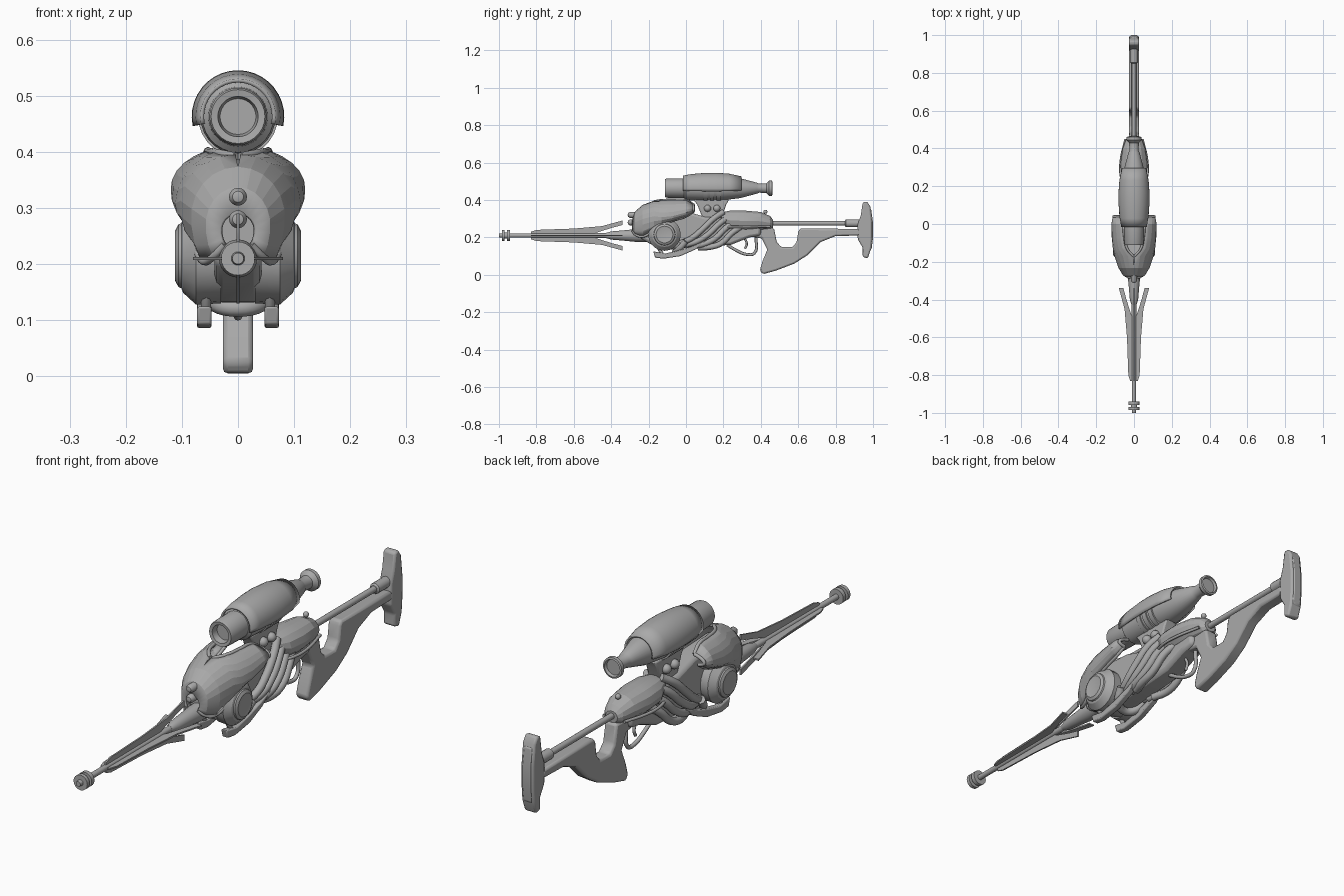
import bpy, bmesh, math
from mathutils import Vector

cube = bpy.data.objects.get("Cube")
if cube:
    bpy.data.objects.remove(cube)

grey = bpy.data.materials.new("plain_grey")
grey.use_nodes = True
GREY = (0.4, 0.4, 0.4, 1)
grey.diffuse_color = GREY
grey.node_tree.nodes["Principled BSDF"].inputs["Base Color"].default_value = GREY


def finish(name, bm, mirror=False, bevel=0, solid=0, smooth=35):
    """Turn a bmesh into a named object with its modifiers."""
    bmesh.ops.remove_doubles(bm, verts=bm.verts, dist=1e-5)
    bmesh.ops.recalc_face_normals(bm, faces=bm.faces)
    mesh = bpy.data.meshes.new(name)
    bm.to_mesh(mesh)
    bm.free()
    mesh.materials.append(grey)
    ob = bpy.data.objects.new(name, mesh)
    bpy.context.collection.objects.link(ob)
    bpy.ops.object.select_all(action='DESELECT')
    bpy.context.view_layer.objects.active = ob
    ob.select_set(True)
    if smooth:
        bpy.ops.object.shade_smooth_by_angle(angle=math.radians(smooth))
    if mirror:
        ob.modifiers.new("Mirror", 'MIRROR')
    if solid:
        mod = ob.modifiers.new("Solidify", 'SOLIDIFY')
        mod.thickness, mod.offset = solid, 0
    if bevel:
        mod = ob.modifiers.new("Bevel", 'BEVEL')
        mod.width, mod.segments, mod.limit_method = bevel, 2, 'ANGLE'
    return ob


def skin(bm, rows, closed, caps=False):
    """Bridge rows of points with quads."""
    rows = [[bm.verts.new(p) for p in row] for row in rows]
    n = len(rows[0])
    for a, b in zip(rows, rows[1:]):
        for i in range(n if closed else n - 1):
            j = (i + 1) % n
            bm.faces.new((a[i], a[j], b[j], b[i]))
    if caps:
        bm.faces.new(rows[0])
        bm.faces.new(rows[-1])


def lathe(name, profile, centre, axis='Y', sides=24, arc=None, **kw):
    """Spin (position, radius) pairs about an axis through the centre."""
    start, end = arc or (0, 360)
    count = sides + 1 if arc else sides
    rows = []
    for a, r in profile:
        row = []
        for i in range(count):
            t = math.radians(start + (end - start) * i / sides)
            u, v = max(r, 1e-6) * math.cos(t), r * math.sin(t)
            row.append(Vector(centre) + Vector((u, a, v) if axis == 'Y' else (a, u, v)))
        rows.append(row)
    bm = bmesh.new()
    skin(bm, rows, not arc, caps=not arc)
    return finish(name, bm, **kw)


def plate(name, outline, half, x=0, flat=False, **kw):
    """Extrude an outline across x, or across z when flat."""
    bm = bmesh.new()
    if flat:
        rows = [[(a, b, x + s) for a, b in outline] for s in (-half, half)]
    else:
        rows = [[(x + s, a, b) for a, b in outline] for s in (-half, half)]
    skin(bm, rows, True, caps=True)
    return finish(name, bm, **kw)


def tube(name, points, radius, mirror=False):
    """Round pipe through the points."""
    curve = bpy.data.curves.new(name, 'CURVE')
    curve.dimensions = '3D'
    curve.bevel_depth, curve.bevel_resolution = radius, 2
    curve.use_fill_caps, curve.resolution_u = True, 5
    sp = curve.splines.new('BEZIER')
    sp.bezier_points.add(len(points) - 1)
    for bp, p in zip(sp.bezier_points, points):
        bp.co = p
        bp.handle_left_type = bp.handle_right_type = 'AUTO'
    temp = bpy.data.objects.new(name + "_path", curve)
    bpy.context.collection.objects.link(temp)
    bpy.context.view_layer.update()
    mesh = bpy.data.meshes.new_from_object(temp)
    bm = bmesh.new()
    bm.from_mesh(mesh)
    bpy.data.objects.remove(temp)
    bpy.data.meshes.remove(mesh)
    return finish(name, bm, mirror=mirror, smooth=50)


def ball(name, at, radius, mirror=False):
    prof = [(-radius * math.cos(math.pi * i / 8), radius * math.sin(math.pi * i / 8)) for i in range(9)]
    return lathe(name, prof, at, sides=14, mirror=mirror)


# Barrel, muzzle rings and barrel base
AXIS = (0, 0, 0.21)
lathe("barrel", [(-0.97, 0.011), (-0.3, 0.013)], AXIS, sides=12)
lathe("muzzle", [(-1, 0.01), (-0.985, 0.012), (-0.985, 0.03), (-0.97, 0.03), (-0.97, 0.016),
                 (-0.957, 0.016), (-0.957, 0.03), (-0.94, 0.03), (-0.94, 0.011)], AXIS)
lathe("barrel_base", [(-0.43, 0.013), (-0.4, 0.022), (-0.34, 0.027), (-0.27, 0.034), (-0.15, 0.034)], AXIS)

# Four thin blades around the barrel
blade = [(0.005, -0.83), (0.02, -0.83), (0.03, -0.8), (0.037, -0.6), (0.05, -0.45), (0.08, -0.34),
         (0.056, -0.34), (0.04, -0.4), (0.018, -0.47), (0.005, -0.5)]
plate("side_blades", blade, 0.003, x=0.21, flat=True, mirror=True)
for name, s in (("top_blade", 1), ("bottom_blade", -1)):
    plate(name, [(y, 0.21 + s * r) for r, y in blade], 0.003)

# Central core under the armour
plate("core", [(-0.25, 0.2), (-0.25, 0.3), (-0.19, 0.35), (0, 0.34), (0.1, 0.31), (0.24, 0.3), (0.4, 0.27),
               (0.4, 0.21), (0.34, 0.2), (0.24, 0.16), (0.02, 0.145), (-0.12, 0.13), (-0.2, 0.17)],
      0.042, bevel=0.014)

# Front armour shell, open along the top rear: y, width, top, middle, bottom, opening
stations = [(-0.285, 0.03, 0.29, 0.26, 0.235, 0), (-0.27, 0.055, 0.335, 0.27, 0.215, 0),
            (-0.23, 0.08, 0.37, 0.285, 0.205, 0), (-0.17, 0.1, 0.392, 0.3, 0.24, 0.004),
            (-0.13, 0.108, 0.398, 0.305, 0.268, 0.036), (-0.07, 0.114, 0.4, 0.315, 0.29, 0.05),
            (0, 0.116, 0.398, 0.335, 0.312, 0.056), (0.04, 0.108, 0.375, 0.35, 0.338, 0.064)]
rows = []
for y, w, top, mid, low, gap in stations:
    a0, a1 = math.asin(gap / w), math.radians(130)
    row = []
    for i in range(9):
        a = a0 + (a1 - a0) * i / 8
        c = math.cos(a)
        z = mid + (top - mid) * c / math.cos(a0) if c > 0 else mid + (mid - low) * c / abs(math.cos(a1))
        row.append((w * math.sin(a), y, z))
    rows.append(row)
bm = bmesh.new()
skin(bm, rows, False)
finish("front_shell", bm, mirror=True, solid=0.008, smooth=12)
tube("shell_lower_rim", [r[-1] for r in rows], 0.007, True)
tube("shell_opening_rim", [r[0] for r in rows[3:]], 0.007, True)
tube("shell_rear_rim", rows[-1], 0.007, True)
for z in (0.28, 0.32):
    lathe("front_stud", [(-0.312, 0), (-0.309, 0.01), (-0.3, 0.016), (-0.22, 0.016)], (0, 0, z), sides=16)

# Round side housings
lathe("side_housing", [(0.03, 0.07), (0.03, 0.085), (0.075, 0.087), (0.098, 0.066), (0.101, 0.058),
                       (0.106, 0.056), (0.112, 0.045), (0.109, 0.03), (0.109, 0)],
      (0, -0.115, 0.215), axis='X', sides=20, mirror=True, smooth=25)

# Hooked prongs and belly under the housings
plate("lower_prong", [(-0.175, 0.125), (-0.165, 0.092), (-0.12, 0.086), (-0.03, 0.1), (0.05, 0.135),
                      (0.11, 0.185), (0.04, 0.155), (-0.04, 0.13), (-0.11, 0.114)],
      0.013, x=0.06, mirror=True, bevel=0.004)
tube("prong_post", [(0.057, -0.12, 0.1), (0.057, -0.15, 0.15), (0.057, -0.17, 0.21)], 0.009, True)
tube("belly_loop", [(-0.065, 0, 0.18), (-0.045, -0.04, 0.135), (0, -0.06, 0.122),
                    (0.045, -0.04, 0.135), (0.065, 0, 0.18)], 0.017)

# Curved pipes sweeping down each side
for i in range(4):
    dy, dz = 0.032 * i, -0.026 * i
    tube("side_pipe", [(0.03, 0.2 + dy, 0.335 + dz), (0.052, 0.15 + dy, 0.302 + dz),
                       (0.062, 0.09 + dy, 0.245 + dz), (0.06, 0.03 + dy, 0.195 + dz * 0.6),
                       (0.042, -0.03 + dy, 0.168 + dz * 0.3)], 0.016, True)

# Rear casing
rows = []
for y, w, low, high in ((0.19, 0.045, 0.27, 0.335), (0.24, 0.066, 0.235, 0.345), (0.32, 0.072, 0.232, 0.344),
                        (0.4, 0.06, 0.235, 0.337), (0.45, 0.042, 0.24, 0.315), (0.465, 0.026, 0.25, 0.295)):
    ring = [math.tau * i / 14 for i in range(14)]
    rows.append([(w * math.cos(t), y, (low + high) / 2 + (high - low) / 2 * math.sin(t)) for t in ring])
bm = bmesh.new()
skin(bm, rows, True, caps=True)
finish("rear_casing", bm, smooth=15)
tube("casing_rim", [(0.05, 0.2, 0.255), (0.069, 0.25, 0.255), (0.071, 0.33, 0.255), (0.045, 0.45, 0.258)], 0.006, True)
ball("casing_stud", (0, 0.425, 0.337), 0.011)

# Grip and skeleton stock
plate("stock", [(0.22, 0.25), (0.47, 0.25), (0.485, 0.175), (0.51, 0.148), (0.57, 0.148), (0.592, 0.175),
                (0.6, 0.23), (0.61, 0.248), (0.93, 0.245), (0.93, 0.21), (0.8, 0.207), (0.72, 0.175),
                (0.65, 0.105), (0.58, 0.06), (0.48, 0.022), (0.41, 0.003), (0.395, 0.025), (0.41, 0.075),
                (0.435, 0.135), (0.405, 0.195), (0.34, 0.205), (0.26, 0.17)], 0.027, bevel=0.009)
lathe("stock_rod", [(0.44, 0.012), (0.88, 0.012)], (0, 0, 0.275), sides=14)
lathe("rod_sleeve", [(0.85, 0.014), (0.855, 0.021), (0.94, 0.021)], (0, 0, 0.275), sides=14)
plate("butt_plate", [(0.945, 0.387), (0.968, 0.392), (0.985, 0.365), (0.995, 0.28), (0.995, 0.2), (0.99, 0.14),
                     (0.972, 0.088), (0.945, 0.095), (0.945, 0.145), (0.918, 0.19), (0.918, 0.27),
                     (0.935, 0.32)], 0.027, bevel=0.008)
plate("butt_pad", [(0.97, 0.36), (0.99, 0.35), (1, 0.28), (1, 0.2), (0.993, 0.14), (0.975, 0.12)], 0.018, bevel=0.004)

# Trigger and guard
tube("trigger_guard", [(0.22, 0.16, 0.16 - 0.16), ] and
     [(0, 0.22, 0.16), (0, 0.27, 0.13), (0, 0.32, 0.11), (0, 0.365, 0.115), (0, 0.375, 0.2)], 0.008)
tube("trigger", [(0, 0.31, 0.2), (0, 0.325, 0.165), (0, 0.315, 0.14)], 0.006)

# Scope body, hood and eyepiece
SIGHT = (0, 0, 0.463)
lathe("scope_body", [(-0.085, 0), (-0.085, 0.032), (-0.11, 0.036), (-0.112, 0.048), (-0.105, 0.051), (-0.01, 0.053),
                     (0, 0.064), (0.08, 0.067), (0.2, 0.064), (0.29, 0.053), (0.38, 0.029), (0.39, 0.024),
                     (0.43, 0.026), (0.445, 0.041), (0.46, 0.041), (0.462, 0.034), (0.452, 0.03), (0.452, 0)],
      SIGHT, sides=28)
lathe("scope_hood", [(-0.015, 0.064), (0.03, 0.072), (0.1, 0.078), (0.16, 0.079), (0.23, 0.074), (0.295, 0.06)],
      SIGHT, arc=(-12, 192), sides=20, solid=0.007)

# Scope mount with clamp bands and studs
for y in (0.105, 0.14, 0.175):
    lathe("clamp_band", [(y - 0.011, 0.06), (y - 0.011, 0.071), (y + 0.011, 0.071), (y + 0.011, 0.06)],
          SIGHT, sides=28)
plate("scope_mount", [(0.04, 0.402), (0.23, 0.402), (0.215, 0.375), (0.19, 0.3), (0.09, 0.3), (0.06, 0.375)],
      0.026, bevel=0.006)
for y in (0.115, 0.165):
    ball("mount_stud", (0.03, y, 0.355), 0.019, True)
